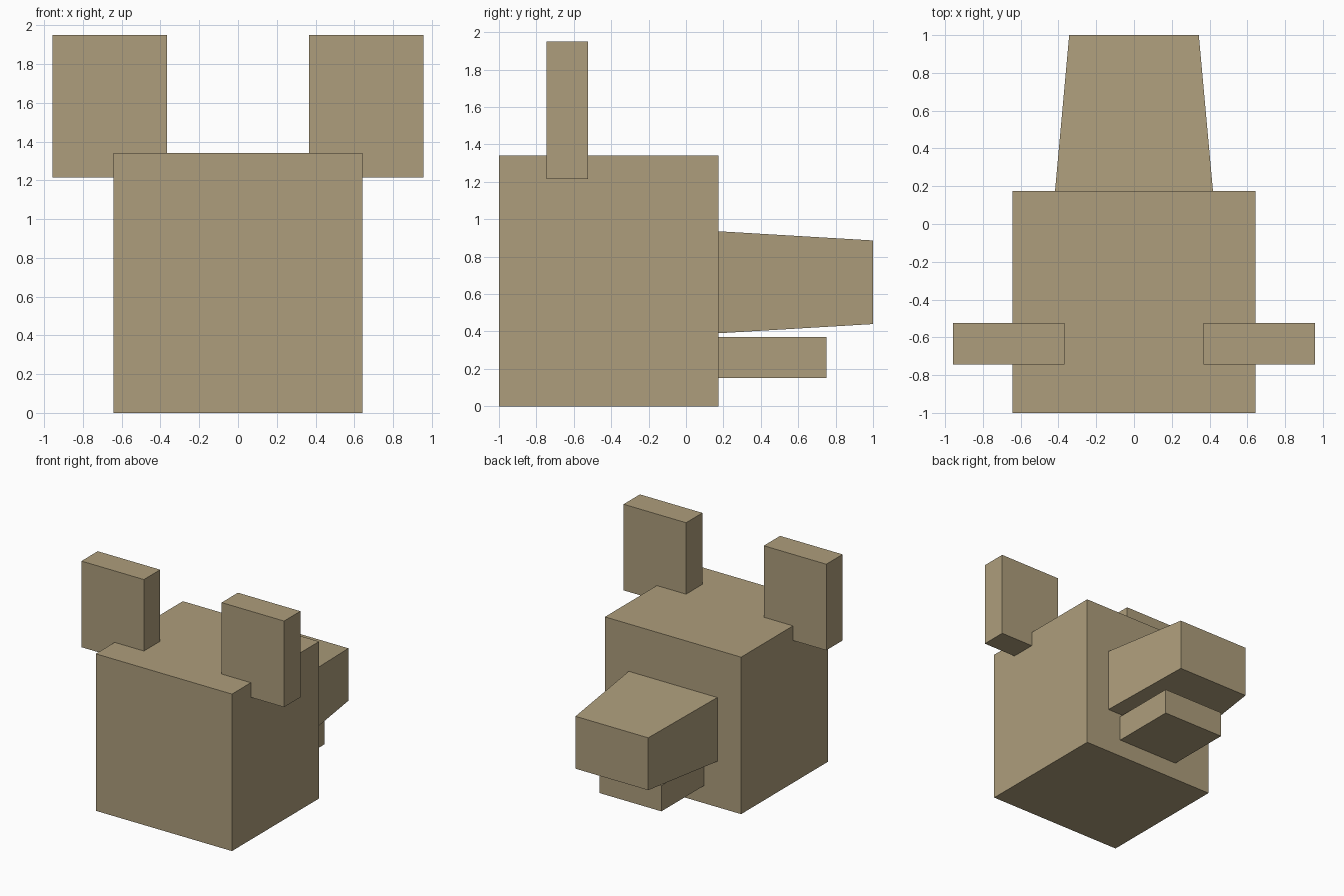
import bpy, bmesh

if "Cube" in bpy.data.objects:
    bpy.data.objects.remove(bpy.data.objects["Cube"])

tan = bpy.data.materials.new("tan")
tan.diffuse_color = (0.42, 0.34, 0.20, 1)
tan.use_nodes = True
tan.node_tree.nodes["Principled BSDF"].inputs["Base Color"].default_value = tan.diffuse_color


def block(name, lo, hi, taper=None):
    """Box from corner lo to corner hi; taper scales its +y end in (x, z)."""
    bm = bmesh.new()
    bmesh.ops.create_cube(bm, size=1)
    size = [b - a for a, b in zip(lo, hi)]
    centre = [(a + b) / 2 for a, b in zip(lo, hi)]
    for v in bm.verts:
        if taper and v.co.y > 0:
            v.co.x *= taper[0]
            v.co.z *= taper[1]
        for i in range(3):
            v.co[i] *= size[i]
    mesh = bpy.data.meshes.new(name)
    bm.to_mesh(mesh)
    bm.free()
    mesh.materials.append(tan)
    obj = bpy.data.objects.new(name, mesh)
    obj.location = centre
    bpy.context.collection.objects.link(obj)
    return obj


# Head
block("head", (-0.643, -1, 0), (0.643, 0.175, 1.34))

# Snout, narrowing towards the tip, rooted just inside the face
block("snout", (-0.425, 0.1, 0.386), (0.425, 1, 0.94), taper=(0.807, 0.807))

# Lower jaw
block("jaw", (-0.293, 0.015, 0.15), (0.293, 0.75, 0.37))

# Ears, sunk into the top corners of the head
for side, x in (("right", -0.662), ("left", 0.662)):
    block(side + "_ear", (x - 0.295, -0.745, 1.215), (x + 0.295, -0.525, 1.95))
